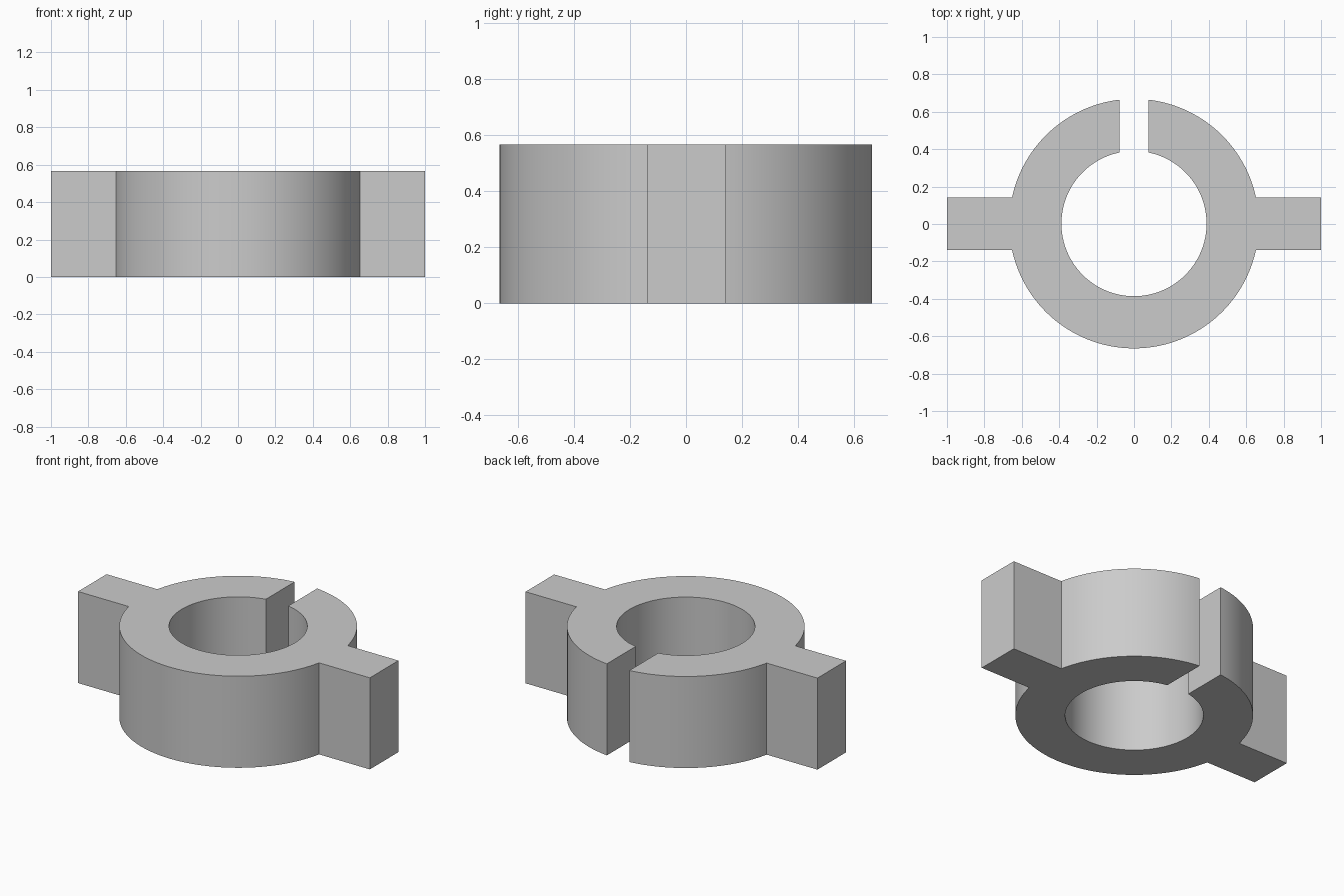
import bpy, bmesh
from math import asin, sin, cos, pi, radians

cube = bpy.data.objects.get("Cube")
if cube:
    bpy.data.objects.remove(cube, do_unlink=True)

OUTER, INNER = 0.667, 0.388      # ring radii
HEIGHT, CENTRE_Y = 0.567, 0.002
ARM_END, ARM_HALF = 1.0, 0.14    # side arms
GAP_HALF = 0.077                 # slot at the back


def arc(radius, start, end, steps):
    return [(radius * cos(start + (end - start) * i / steps),
             radius * sin(start + (end - start) * i / steps))
            for i in range(steps + 1)]


# Left half of the outline: slot edge, outer arcs, arm, front centre
arm_angle = asin(ARM_HALF / OUTER)
outer_half = arc(OUTER, pi / 2 - asin(GAP_HALF / OUTER), arm_angle, 32)
outer_half += [(ARM_END, ARM_HALF), (ARM_END, -ARM_HALF)]
outer_half += arc(OUTER, -arm_angle, -pi / 2, 36)
inner_half = arc(INNER, -pi / 2, pi / 2 - asin(GAP_HALF / INNER), 64)


def mirrored(points):
    return [(-x, y) for x, y in reversed(points)]


outline = (outer_half + mirrored(outer_half)[1:]
           + mirrored(inner_half) + inner_half[1:])

# Extrude the outline into the split collar
bm = bmesh.new()
base = bm.faces.new([bm.verts.new((x, y + CENTRE_Y, 0)) for x, y in outline])
top = bmesh.ops.extrude_face_region(bm, geom=[base], use_keep_orig=True)
bmesh.ops.translate(bm, vec=(0, 0, HEIGHT),
                    verts=[v for v in top["geom"] if isinstance(v, bmesh.types.BMVert)])
bmesh.ops.recalc_face_normals(bm, faces=bm.faces)
caps = [f for f in bm.faces if len(f.verts) > 4]
bmesh.ops.triangulate(bm, faces=caps)
mesh = bpy.data.meshes.new("split_collar")
bm.to_mesh(mesh)
bm.free()

collar = bpy.data.objects.new("split_collar", mesh)
bpy.context.collection.objects.link(collar)

# Plain grey finish
grey = bpy.data.materials.new("light grey")
grey.use_nodes = True
colour = (0.6, 0.6, 0.6, 1)
grey.diffuse_color = colour
grey.node_tree.nodes["Principled BSDF"].inputs["Base Color"].default_value = colour
mesh.materials.append(grey)

# Smooth round walls, crisp edges
bpy.ops.object.select_all(action="DESELECT")
collar.select_set(True)
bpy.context.view_layer.objects.active = collar
bpy.ops.object.shade_smooth_by_angle(angle=radians(30))
